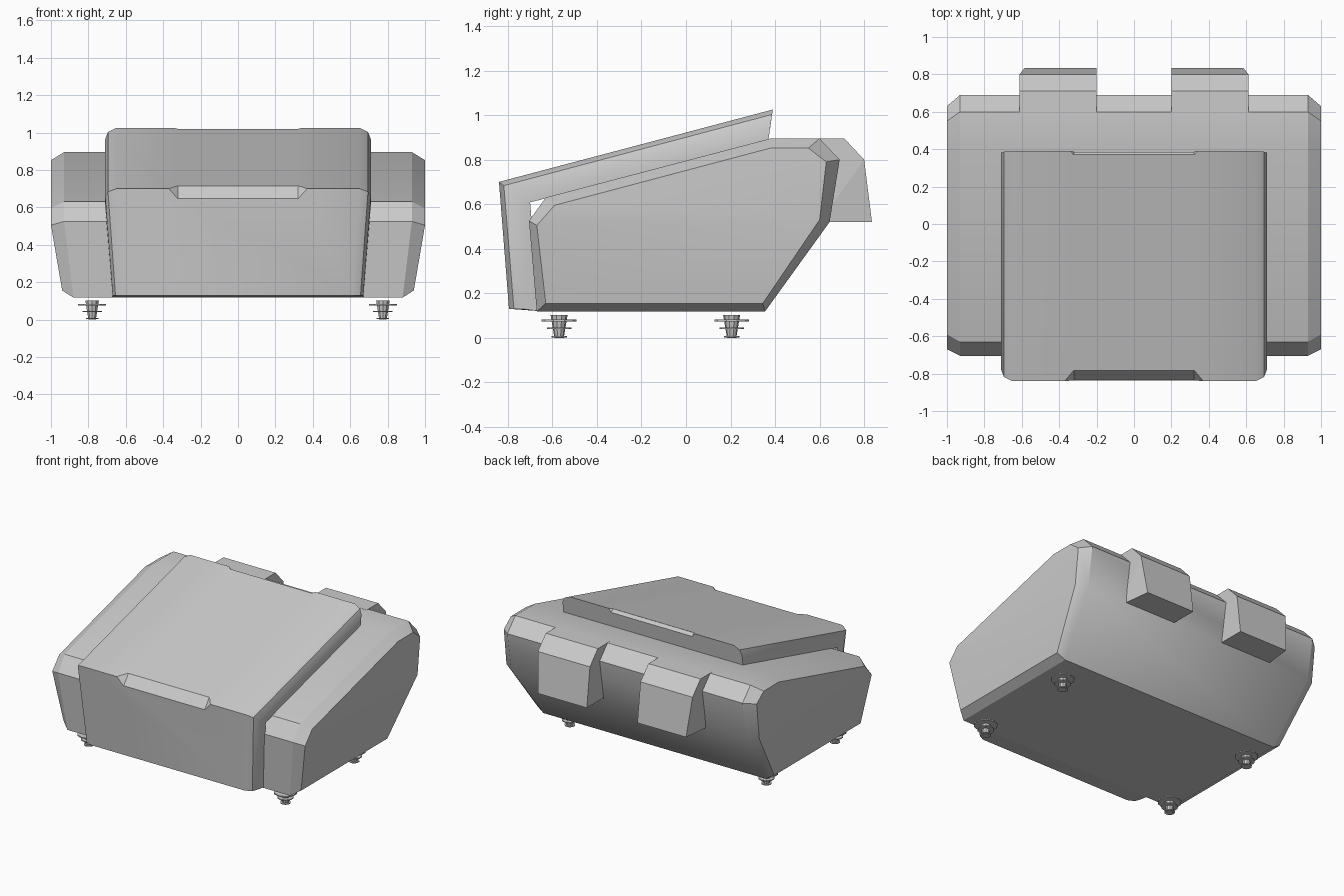
import bpy, bmesh, math

if "Cube" in bpy.data.objects:
    bpy.data.objects.remove(bpy.data.objects["Cube"])


def finish(name, bm, angle=None):
    bmesh.ops.recalc_face_normals(bm, faces=bm.faces)
    me = bpy.data.meshes.new(name)
    bm.to_mesh(me)
    bm.free()
    ob = bpy.data.objects.new(name, me)
    bpy.context.collection.objects.link(ob)
    bpy.context.view_layer.objects.active = ob
    if angle:
        bpy.ops.object.select_all(action='DESELECT')
        ob.select_set(True)
        bpy.ops.object.shade_smooth_by_angle(angle=math.radians(angle))
    return ob


def symmetric_loft(name, rings, caps, angle=None):
    """Skin rings of (x, y, z), outermost first, and mirror them over x = 0."""
    bm = bmesh.new()
    mirrored = [[(-x, y, z) for x, y, z in r] for r in reversed(rings)]
    rows = [[bm.verts.new(p) for p in r] for r in rings + mirrored]
    n = len(rows[0])
    for a, b in zip(rows, rows[1:]):
        for i in range(n):
            j = (i + 1) % n
            bm.faces.new((a[i], a[j], b[j], b[i]))
    for row in (rows[0], rows[-1]):
        for cap in caps:
            bm.faces.new([row[i] for i in cap])
    return finish(name, bm, angle)


def hull(name, pts):
    bm = bmesh.new()
    for p in pts:
        bm.verts.new(p)
    bmesh.ops.convex_hull(bm, input=bm.verts[:])
    bmesh.ops.dissolve_limit(bm, angle_limit=0.01, verts=bm.verts[:], edges=bm.edges[:])
    return finish(name, bm)


# Main body: outer profile (y, z) and the inset side-face profile
outer = [(-.67, .118), (-.705, .525), (-.63, .63), (.38, .895),
         (.60, .895), (.69, .80), (.645, .52), (.355, .118)]
inset = [(-.63, .155), (-.67, .505), (-.59, .595), (.38, .852),
         (.55, .852), (.63, .79), (.60, .53), (.345, .155)]
ring_in = [(.88 if z < .2 else .93, y, z) for y, z in outer]
ring_out = [(.94 if z < .2 else 1.0, y, z) for y, z in inset]
symmetric_loft("body", [ring_out, ring_in], [(0, 1, 6, 7), (1, 2, 3, 4, 5, 6)], 30)

# Front and top cover: an L-shaped shell with rounded side edges
cover_in = [(.37, .888), (-.70, .608), (-.66, .12)]


def cover_ring(x, d):
    face = [(-.795 + d, .13), (-.84 + d, .70 - d * .75), (.39 - d * .15, 1.025 - d)]
    return [(x - (.04 if z < .2 else 0), y, z) for y, z in face + cover_in]


cover = symmetric_loft(
    "cover", [cover_ring(.71, .06), cover_ring(.695, .022), cover_ring(.65, 0)],
    [(0, 1, 4, 5), (1, 2, 3, 4)], 35)


# Finger notches at the front and rear edges of the cover
def notch(low, high, tip, w, w_tip):
    mid = [(a + b) / 2 for a, b in zip(low, high)]
    far = [2 * t - m for t, m in zip(tip, mid)]
    pts = [(s * x, *p) for s in (-1, 1)
           for x, p in ((w, low), (w, high), (2 * w_tip - w, far))]
    cutter = hull("notch_cutter", pts)
    mod = cover.modifiers.new("notch", 'BOOLEAN')
    mod.operation = 'DIFFERENCE'
    mod.solver = 'EXACT'
    mod.object = cutter
    bpy.context.view_layer.objects.active = cover
    bpy.ops.object.modifier_apply(modifier=mod.name)
    bpy.data.objects.remove(cutter)


notch((-.835, .645), (-.78, .715), (-.84, .70), .32, .37)
notch((.386, .998), (.368, 1.018), (.39, 1.025), .32, .34)

# Rear hinge housings
hinge = [(.58, .896), (.71, .896), (.80, .80), (.835, .52), (.60, .52)]
for side, s in (("left", -1), ("right", 1)):
    pts = []
    for y, z in hinge:
        pts += [(s * .20, y, z), (s * (.585 if z < .6 and y > .7 else .612), y, z)]
    hull("hinge_" + side, pts)

# Feet: tapered studs carrying three thin discs
for fx in (-.78, .775):
    for fy in (-.57, .205):
        bm = bmesh.new()
        for r1, r2, z0, z1 in ((.021, .038, 0, .102), (.078, .078, .074, .082),
                               (.055, .055, .040, .047), (.035, .035, .002, .008)):
            res = bmesh.ops.create_cone(bm, cap_ends=True, segments=10,
                                        radius1=r1, radius2=r2, depth=z1 - z0)
            bmesh.ops.translate(bm, verts=res['verts'], vec=(fx, fy, (z0 + z1) / 2))
        finish("foot", bm)
